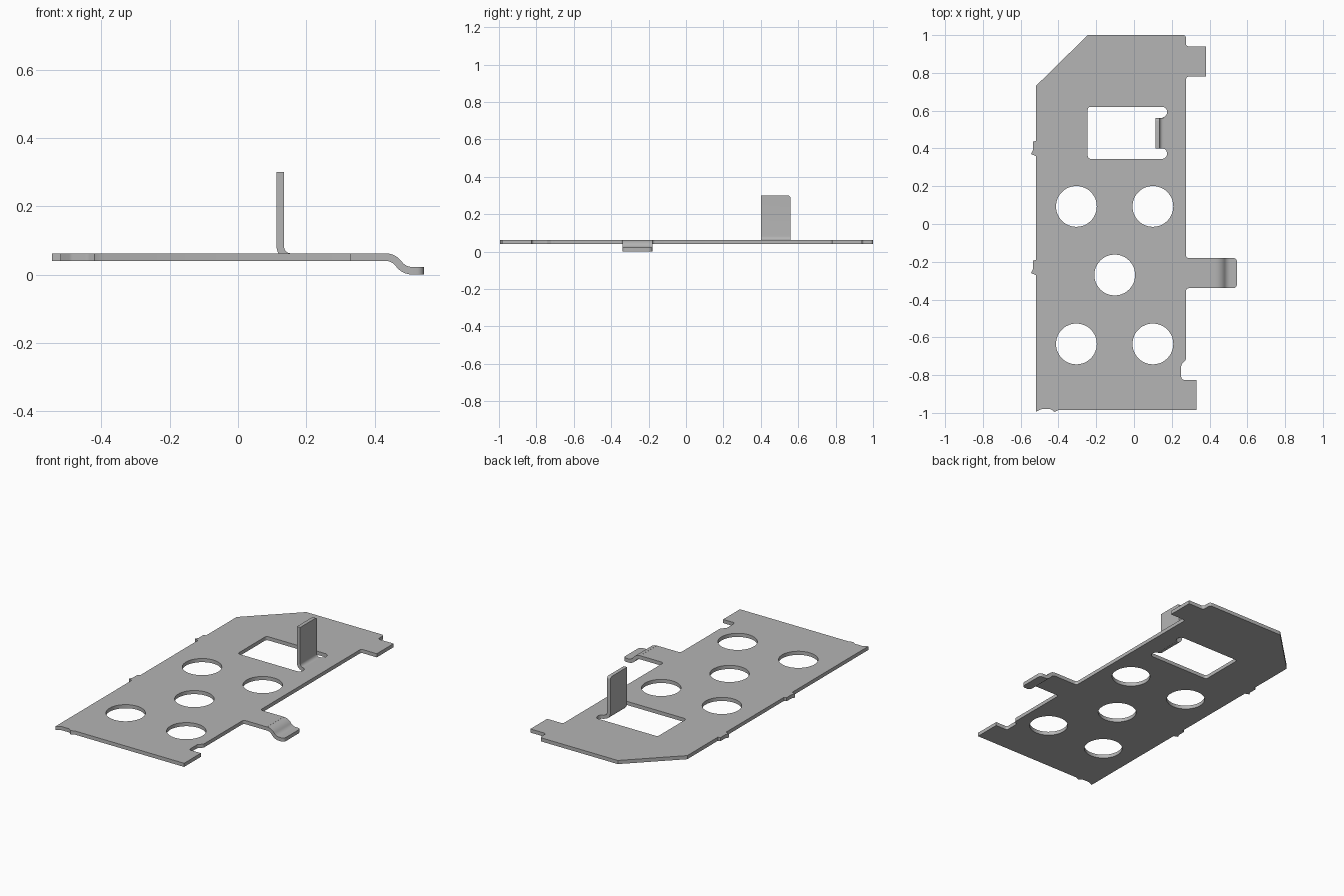
import bpy, bmesh
from math import sin, cos, pi, tan, radians
from mathutils import Vector

cube = bpy.data.objects.get("Cube")
if cube:
    bpy.data.objects.remove(cube)

metal = bpy.data.materials.new("light grey metal")
metal.use_nodes = True
GREY = (0.46, 0.46, 0.46, 1)
metal.diffuse_color = GREY
metal.node_tree.nodes["Principled BSDF"].inputs["Base Color"].default_value = GREY

T = 0.022        # sheet thickness
MID = 0.051      # height of the middle of the sheet


def fillet(points, steps=6):
    """Round each (x, y, radius) corner of a closed outline."""
    out = []
    for i, (x, y, *r) in enumerate(points):
        p = Vector((x, y))
        if not r:
            out.append(p)
            continue
        a = (Vector(points[i - 1][:2]) - p).normalized()
        b = (Vector(points[(i + 1) % len(points)][:2]) - p).normalized()
        half = a.angle(b) / 2
        d = r[0] / tan(half)
        centre = p + (a + b).normalized() * r[0] / sin(half)
        u, v = p + a * d - centre, p + b * d - centre
        sweep = u.angle(v)
        for k in range(steps + 1):
            t = k / steps
            out.append(centre + (u * sin((1 - t) * sweep) + v * sin(t * sweep)) / sin(sweep))
    return out


def circle(cx, cy, r, n=48):
    return [Vector((cx + r * cos(2 * pi * k / n), cy + r * sin(2 * pi * k / n))) for k in range(n)]


def finish(obj):
    obj.data.materials.clear()
    obj.data.materials.append(metal)
    bpy.ops.object.select_all(action='DESELECT')
    obj.select_set(True)
    bpy.context.view_layer.objects.active = obj
    bpy.ops.object.shade_smooth_by_angle(angle=radians(30))


def sheet(name, loops):
    """Flat sheet: first loop is the outline, the others are holes."""
    curve = bpy.data.curves.new(name, 'CURVE')
    curve.dimensions = '2D'
    curve.fill_mode = 'BOTH'
    curve.extrude = T / 2
    for loop in loops:
        s = curve.splines.new('POLY')
        s.points.add(len(loop) - 1)
        for point, p in zip(s.points, loop):
            point.co = (p.x, p.y, 0, 1)
        s.use_cyclic_u = True
    obj = bpy.data.objects.new(name, curve)
    bpy.context.collection.objects.link(obj)
    obj.location.z = MID
    bpy.ops.object.select_all(action='DESELECT')
    obj.select_set(True)
    bpy.context.view_layer.objects.active = obj
    bpy.ops.object.convert(target='MESH')
    obj = bpy.context.object
    bm = bmesh.new()
    bm.from_mesh(obj.data)
    bmesh.ops.remove_doubles(bm, verts=bm.verts, dist=1e-5)
    bmesh.ops.recalc_face_normals(bm, faces=bm.faces)
    bm.to_mesh(obj.data)
    bm.free()
    finish(obj)


def bent_strip(name, path, y0, y1, rounded, radius):
    """Thicken an x-z centre line and extend it from y0 to y1."""
    bm = bmesh.new()
    rows = []
    for i, p in enumerate(path):
        d = (path[min(i + 1, len(path) - 1)] - path[max(i - 1, 0)]).normalized()
        n = Vector((-d.y, d.x)) * T / 2
        rows.append([bm.verts.new((q.x, y, q.y))
                     for q, y in ((p + n, y0), (p + n, y1), (p - n, y1), (p - n, y0))])
    for a, b in zip(rows, rows[1:]):
        for k in range(4):
            j = (k + 1) % 4
            bm.faces.new((a[k], a[j], b[j], b[k]))
    bm.faces.new(rows[-1])
    bmesh.ops.recalc_face_normals(bm, faces=bm.faces)
    # Round the free corners
    corners = [e for e in bm.edges if all(v in rows[-1] for v in e.verts)
               and any(all(abs(v.co.y - y) < 1e-4 for v in e.verts) for y in rounded)]
    bmesh.ops.bevel(bm, geom=corners, offset=radius, segments=5, profile=0.5, affect='EDGES')
    mesh = bpy.data.meshes.new(name)
    bm.to_mesh(mesh)
    bm.free()
    obj = bpy.data.objects.new(name, mesh)
    bpy.context.collection.objects.link(obj)
    finish(obj)


# Base plate outline, clockwise from the sloped corner
R = 0.015
outline = [
    (-0.52, 0.73), (-0.245, 1.0), (0.275, 1.0, R), (0.275, 0.94, R),
    (0.38, 0.94), (0.38, 0.78), (0.275, 0.78, R),
    (0.275, -0.18, R), (0.432, -0.18), (0.432, -0.34), (0.275, -0.34, R),
    (0.275, -0.72, 0.02), (0.25, -0.745, 0.02), (0.25, -0.825, R),
    (0.33, -0.825), (0.33, -0.985),
    (-0.40, -0.985), (-0.42, -0.995), (-0.44, -0.98, 0.02), (-0.49, -0.98, 0.02),
    (-0.52, -0.995),
]
# Broken-off nubs on the long straight edge
nub = [(-0.52, -0.04), (-0.545, -0.03), (-0.535, -0.01), (-0.535, 0.035), (-0.52, 0.04)]
outline += [(x, y - 0.23) for x, y in nub]
outline += [(x, y + 0.40) for x, y in nub]

# Window with a relief slot on both sides of the upright tab
S = 0.026
window = [
    (-0.245, 0.345, R), (-0.245, 0.62, R),
    (0.175, 0.62, S), (0.175, 0.565, S), (0.155, 0.565), (0.155, 0.40),
    (0.175, 0.40, S), (0.175, 0.345, S),
]
holes = [circle(x, y, 0.108) for x, y in
         ((-0.305, 0.093), (0.1, 0.093), (-0.102, -0.27), (-0.305, -0.635), (0.1, -0.635))]
sheet("base_plate", [fillet(outline), fillet(window)] + holes)

# Upright tab bent out of the window
r = 0.031
bend = [Vector((0.155 - r * sin(a), MID + r * (1 - cos(a))))
        for a in (pi / 2 * k / 8 for k in range(9))]
bent_strip("upright_tab", bend + [Vector((0.124, 0.30))], 0.40, 0.56, [0.56], 0.015)

# Spring tab with a double bend down to its foot
a_max, r = radians(54), 0.0485
arc = [(r * sin(a), r * (1 - cos(a))) for a in (a_max * k / 8 for k in range(9))]
run, drop = 2 * arc[-1][0], MID - T / 2
path = [Vector((0.432 + x, MID - z)) for x, z in arc]
path += [Vector((0.432 + run - x, MID - drop + z)) for x, z in arc[-2::-1]]
path.append(Vector((0.545, MID - drop)))
bent_strip("spring_tab", path, -0.34, -0.18, [-0.34, -0.18], 0.02)
